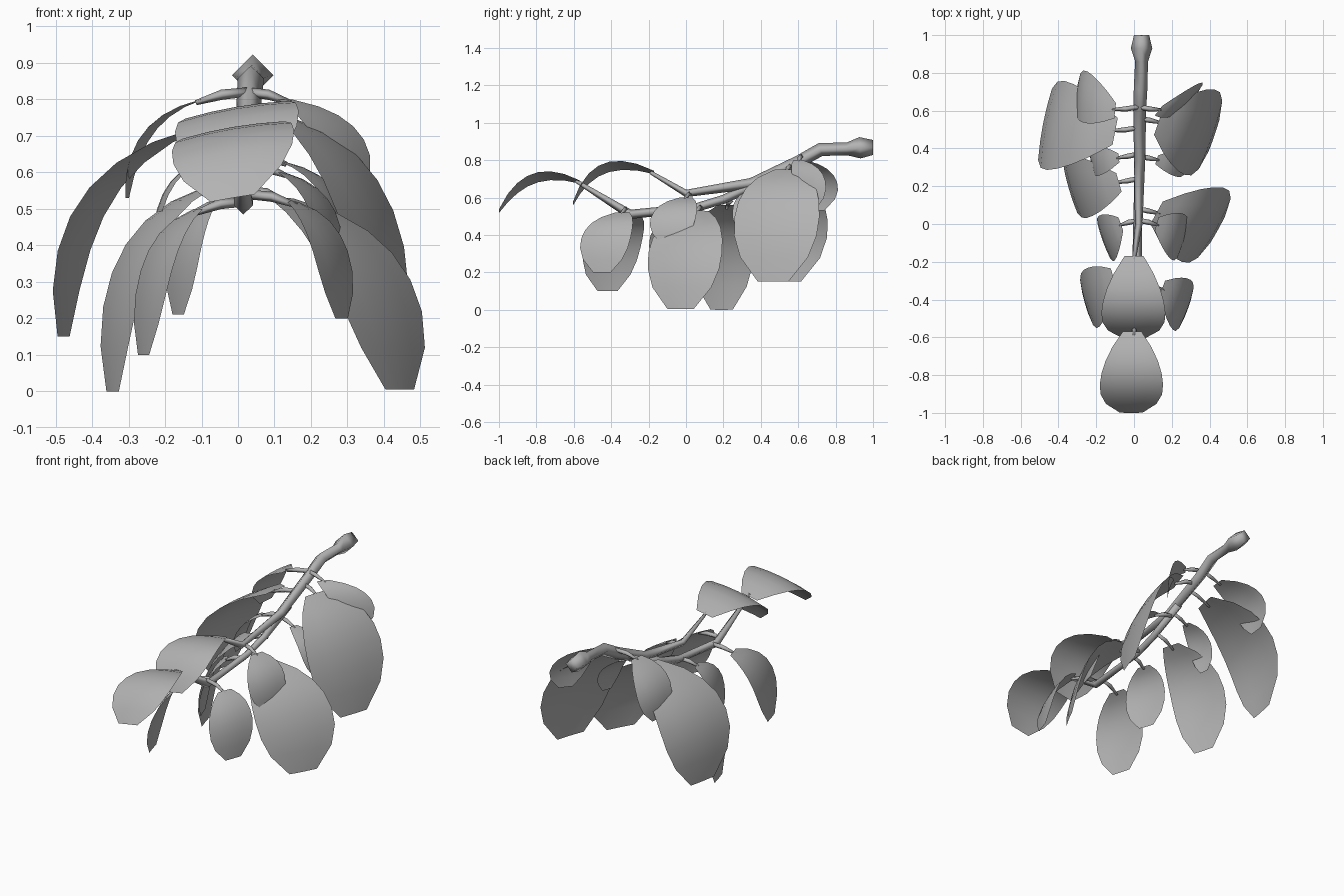
import bpy, bmesh, math
from mathutils import Vector as V

if "Cube" in bpy.data.objects:
    bpy.data.objects.remove(bpy.data.objects["Cube"])

grey = bpy.data.materials.new("plain grey")
grey.diffuse_color = (0.45, 0.45, 0.45, 1)
grey.use_nodes = True
grey.node_tree.nodes["Principled BSDF"].inputs["Base Color"].default_value = grey.diffuse_color


def finish(bm, name, angle):
    bmesh.ops.recalc_face_normals(bm, faces=bm.faces)
    me = bpy.data.meshes.new(name)
    bm.to_mesh(me)
    bm.free()
    me.materials.append(grey)
    ob = bpy.data.objects.new(name, me)
    bpy.context.collection.objects.link(ob)
    bpy.ops.object.select_all(action='DESELECT')
    ob.select_set(True)
    bpy.context.view_layer.objects.active = ob
    bpy.ops.object.shade_smooth_by_angle(angle=math.radians(angle))


def tube(name, path, sides=4):
    """Tapered tube along (x, y, z, radius) points."""
    bm = bmesh.new()
    pts = [V(p[:3]) for p in path]
    rings = []
    for i, p in enumerate(path):
        d = (pts[min(i + 1, len(pts) - 1)] - pts[max(i - 1, 0)]).normalized()
        a = d.cross(V((0, 0, 1))).normalized()
        b = a.cross(d)
        rings.append([bm.verts.new(pts[i] + p[3] * (math.cos(t) * a + math.sin(t) * b))
                      for t in (2 * math.pi * k / sides for k in range(sides))])
    for r, s in zip(rings, rings[1:]):
        for k in range(sides):
            bm.faces.new((r[k], r[(k + 1) % sides], s[(k + 1) % sides], s[k]))
    bm.faces.new(rings[0])
    bm.faces.new(rings[-1])
    finish(bm, name, 95)


# Egg-shaped leaf: share of full half width at even steps along the midrib
WIDTHS = [.3, .62, .83, .95, 1, .97, .8, .36]


def leaf(name, b, m, e, half, w):
    """Thin arched sheet along a midrib through base b, middle m and tip e."""
    b, m, e, w = V(b), V(m), V(e), V(w).normalized()
    c = 2 * m - (b + e) / 2
    bulge = c - m
    bm = bmesh.new()
    rows = []
    for i, s in enumerate(WIDTHS):
        t = i / (len(WIDTHS) - 1)
        p = (1 - t) ** 2 * b + 2 * t * (1 - t) * c + t * t * e
        n = (2 * (1 - t) * (c - b) + 2 * t * (e - c)).cross(w).normalized()
        if n.dot(bulge) < 0:
            n.negate()
        rows.append([bm.verts.new(p + w * u * s * half - n * (u * s) ** 2 * half * .07)
                     for u in (-1, -.5, 0, .5, 1)])
    for r, q in zip(rows, rows[1:]):
        for k in range(4):
            bm.faces.new((r[k], r[k + 1], q[k + 1], q[k]))
    finish(bm, name, 80)


def side_leaf(name, base, tip, half, turn, reach=.76):
    """Drooping leaf turned about z, with its stalk from the stem."""
    b, e = V(base), V(tip)
    d = e - b
    m = b + V((d.x * reach, d.y * reach, d.z * .34))
    a = math.radians(turn)
    leaf(name + "_leaf", b, m, e, half, (math.sin(a), math.cos(a), 0))
    s = V((.025, b.y + .02, b.z + .02))
    c = s.lerp(b, .55) + V((0, 0, .004))
    tube(name + "_stalk", [(*s, .013), (*c, .014), (*b.lerp(m, .1), .007)])


# Main stem with thick cut end, and lower branch
tube("main_stem", [(.04, 1, .868, .04), (.04, .93, .866, .057), (.04, .86, .86, .034),
                   (.035, .72, .857, .036), (.03, .6, .79, .034), (.03, .35, .675, .03),
                   (.025, 0, .622, .02), (0, -.19, .735, .01)])
tube("lower_branch", [(.03, .42, .69, .026), (.025, .2, .59, .024), (.02, .05, .545, .023),
                      (.015, -.3, .51, .026), (0, -.59, .69, .01)])

# Two leaves at the branch ends
leaf("upper_end_leaf", (0, -.17, .735), (-.005, -.445, .765), (0, -.605, .57), .172, (1, 0, .17))
leaf("lower_end_leaf", (-.01, -.57, .685), (-.015, -.825, .71), (-.015, -1, .53), .17, (1, 0, .17))

# Left side leaves: base, tip, half width, turn
side_leaf("left_back", (-.1, .6, .8), (-.305, .69, .53), .135, 6)
side_leaf("left_large", (-.1, .49, .725), (-.48, .53, .15), .24, 11, .8)
side_leaf("left_small", (-.08, .35, .64), (-.23, .33, .4), .08, -6)
side_leaf("left_middle", (-.08, .22, .56), (-.345, .19, 0), .172, -16, .8)
side_leaf("left_narrow", (-.07, 0, .52), (-.165, -.09, .21), .125, -20, .8)
side_leaf("left_front", (-.11, -.28, .5), (-.26, -.42, .1), .155, -16)

# Right side leaves
side_leaf("right_back", (.13, .6, .8), (.315, .665, .54), .11, 38)
side_leaf("right_large", (.13, .54, .75), (.425, .465, .15), .24, 19, .72)
side_leaf("right_small", (.12, .34, .63), (.29, .32, .4), .08, 18)
side_leaf("right_middle", (.12, .06, .53), (.445, -.03, .005), .225, 29, .72)
side_leaf("right_narrow", (.12, 0, .6), (.265, -.085, .35), .125, 16)
side_leaf("right_front", (.15, -.34, .52), (.285, -.45, .2), .14, 20)
